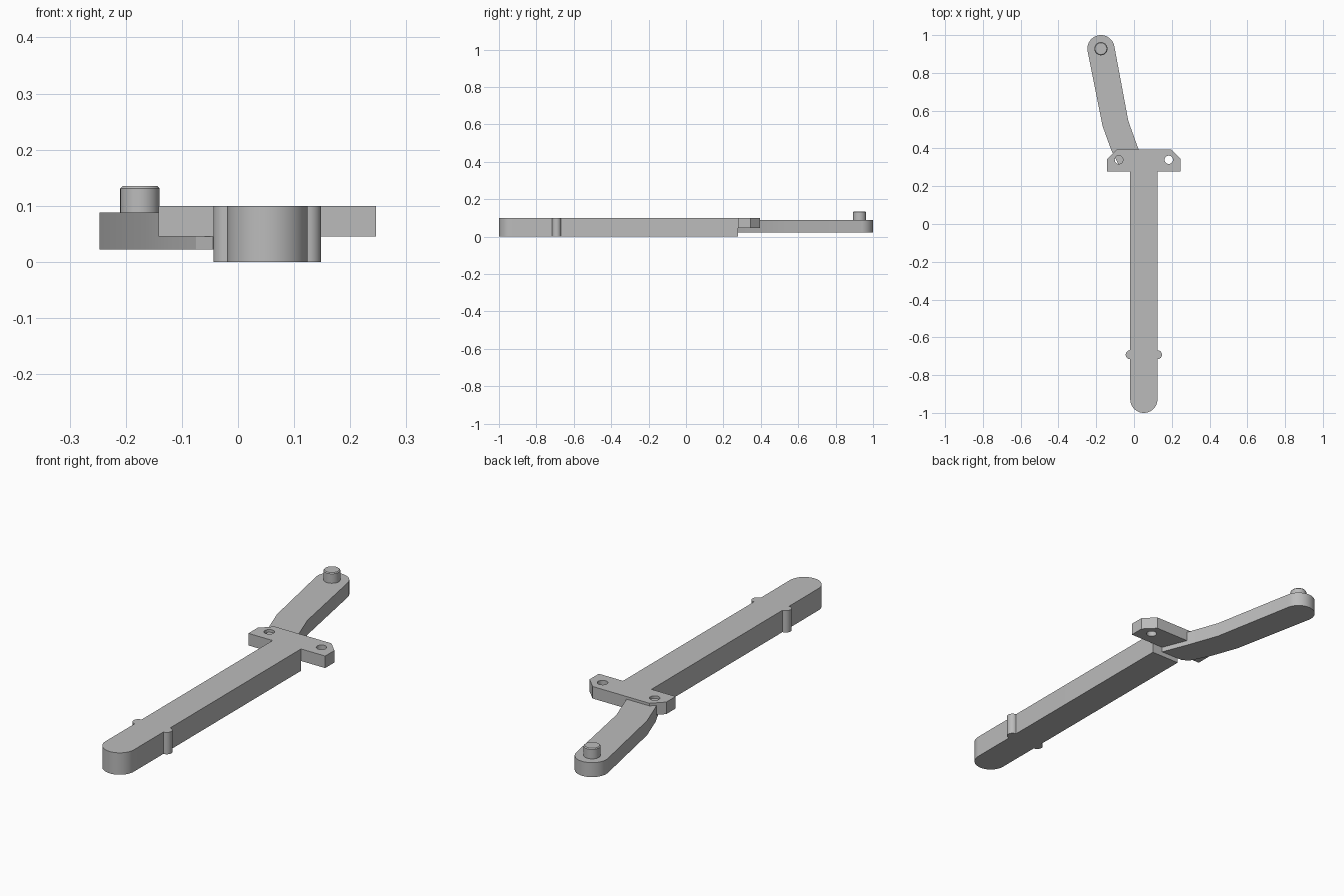
import bpy, bmesh, math

if "Cube" in bpy.data.objects:
    bpy.data.objects.remove(bpy.data.objects["Cube"])

grey = bpy.data.materials.new("plain grey")
grey.diffuse_color = (0.5, 0.5, 0.5, 1)
grey.use_nodes = True
grey.node_tree.nodes["Principled BSDF"].inputs["Base Color"].default_value = grey.diffuse_color


def arc(cx, cy, r, start, end, n=24):
    """Points along an arc, angles in degrees."""
    return [(cx + r * math.cos(math.radians(start + (end - start) * i / n)),
             cy + r * math.sin(math.radians(start + (end - start) * i / n)))
            for i in range(n + 1)]


def plate(name, outline, z0, z1):
    """Extrude a counter-clockwise outline from z0 up to z1."""
    bm = bmesh.new()
    base = bm.faces.new([bm.verts.new((x, y, z0)) for x, y in outline])
    top = bmesh.ops.extrude_face_region(bm, geom=[base])["geom"]
    bmesh.ops.translate(bm, vec=(0, 0, z1 - z0),
                        verts=[v for v in top if isinstance(v, bmesh.types.BMVert)])
    bmesh.ops.recalc_face_normals(bm, faces=bm.faces)
    mesh = bpy.data.meshes.new(name)
    bm.to_mesh(mesh)
    bm.free()
    mesh.materials.append(grey)
    obj = bpy.data.objects.new(name, mesh)
    bpy.context.collection.objects.link(obj)
    return obj


def smooth(obj):
    bpy.ops.object.select_all(action='DESELECT')
    obj.select_set(True)
    bpy.context.view_layer.objects.active = obj
    bpy.ops.object.shade_smooth_by_angle(angle=math.radians(25))


MID, HALF = 0.052, 0.072      # bar centre line and half width
JOINT = 0.278                 # where the bar meets the crosspiece

# Long bar with a round front end
bar = plate("long_bar",
            arc(MID, -1 + HALF, HALF, 180, 360, 32)
            + [(MID + HALF, JOINT), (MID - HALF, JOINT)], 0, 0.1)
smooth(bar)

# Half-round ribs on both sides of the bar
for name, side, start in (("left_rib", -1, 90), ("right_rib", 1, -90)):
    smooth(plate(name, arc(MID + side * HALF, -0.692, 0.024, start, start + 180, 16), 0, 0.1))

# Crosspiece with chamfered rear corners and two screw holes
W, REAR, CUT = 0.194, 0.395, 0.05
cross = plate("crosspiece",
              [(MID - W, JOINT), (MID + W, JOINT), (MID + W, REAR - CUT),
               (MID + W - CUT, REAR), (MID - W + CUT, REAR), (MID - W, REAR - CUT)],
              0.045, 0.1)
for side in (-1, 1):
    cutter = plate("hole_cutter", arc(MID + side * 0.132, 0.34, 0.022, 0, 345, 23), 0, 0.15)
    cutter.hide_render = True
    cutter.hide_set(True)
    cut = cross.modifiers.new("screw_hole", 'BOOLEAN')
    cut.operation, cut.object, cut.solver = 'DIFFERENCE', cutter, 'EXACT'
smooth(cross)

# Bent arm with a round rear end
PX, PY = -0.175, 0.928
arm = plate("bent_arm",
            [(-0.045, JOINT), (0.07, JOINT), (0.024, 0.395), (-0.03, 0.545)]
            + arc(PX, PY, 0.072, 11, 191, 32)
            + [(-0.167, 0.52), (-0.12, 0.39), (-0.075, 0.3)], 0.022, 0.088)
smooth(arm)

# Upright pin with a slightly bevelled top
pin = plate("pin", arc(PX, PY, 0.035, 0, 348.75, 31), 0.088, 0.135)
bm = bmesh.new()
bm.from_mesh(pin.data)
rim = [e for e in bm.edges if all(v.co.z > 0.13 for v in e.verts)]
bmesh.ops.bevel(bm, geom=rim, offset=0.004, segments=1, affect='EDGES')
bm.to_mesh(pin.data)
bm.free()
smooth(pin)
